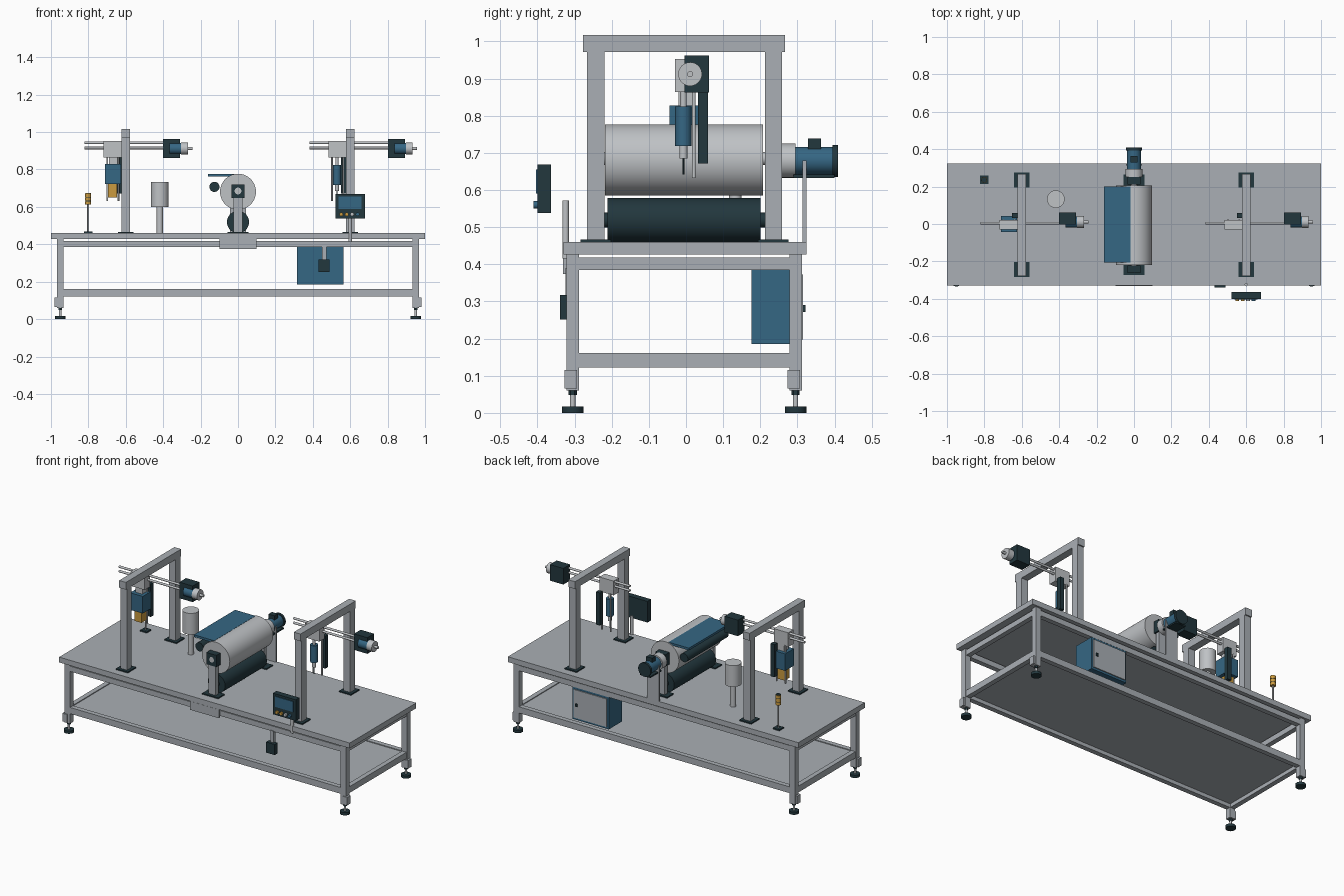
import bpy, math
from mathutils import Vector


def material(name, rgb):
    m = bpy.data.materials.new(name)
    m.diffuse_color = (*rgb, 1)
    return m


GREY = material("frame_grey", (0.40, 0.43, 0.46))
STEEL = material("light_steel", (0.52, 0.54, 0.56))
DARK = material("dark_teal", (0.016, 0.038, 0.047))
BLUE = material("machine_blue", (0.036, 0.135, 0.23))
AMBER = material("amber", (0.60, 0.33, 0.05))


def box(name, x, y, z, mat, bevel=0):
    """Box from (min, max) ranges on each axis."""
    bpy.ops.mesh.primitive_cube_add(size=1)
    o = bpy.context.object
    o.name = name
    r = (x, y, z)
    lo, hi = Vector([min(a) for a in r]), Vector([max(a) for a in r])
    for v in o.data.vertices:
        v.co = Vector([(lo[i] + hi[i]) / 2 + v.co[i] * (hi[i] - lo[i]) for i in range(3)])
    o.data.materials.append(mat)
    if bevel:
        b = o.modifiers.new("soft_edges", 'BEVEL')
        b.width, b.segments = bevel, 2
    return o


def rod(name, axis, a, b, c, r, mat, sides=32):
    """Cylinder along an axis from a to b; c holds the other two coordinates in x, y, z order."""
    rot = {'x': (0, math.pi / 2, 0), 'y': (math.pi / 2, 0, 0), 'z': (0, 0, 0)}[axis]
    loc = list(c)
    loc.insert('xyz'.index(axis), (a + b) / 2)
    bpy.ops.mesh.primitive_cylinder_add(vertices=sides, radius=r, depth=abs(b - a), location=loc, rotation=rot)
    o = bpy.context.object
    o.name = name
    o.data.materials.append(mat)
    bpy.ops.object.shade_smooth_by_angle(angle=math.radians(35))
    return o


YC = -0.005  # centre of the bench in y

# Bench: top, shelf, legs, feet and rails
box("bench_top", (-1, 1), (-0.33, 0.324), (0.427, 0.46), GREY)
box("lower_shelf", (-0.945, 0.945), (-0.30, 0.29), (0.145, 0.156), GREY)
for sx in (-1, 1):
    for sy in (-1, 1):
        cx, cy = sx * 0.95, YC + sy * 0.3
        box("leg", (cx - 0.018, cx + 0.018), (cy - 0.017, cy + 0.017), (0.06, 0.427), GREY)
        box("leg_bracket", (cx - 0.016 + sx * 0.014, cx + 0.016 + sx * 0.014),
            (cy - 0.022, cy + 0.012), (0.065, 0.115), GREY)
        rod("foot_stem", 'z', 0.015, 0.06, (cx, cy), 0.007, STEEL, 16)
        rod("foot_nut", 'z', 0.048, 0.06, (cx, cy), 0.011, DARK, 6)
        rod("foot_pad", 'z', 0, 0.017, (cx, cy), 0.029, DARK, 24)
for z in ((0.385, 0.418), (0.122, 0.161)):
    for s in (-1, 1):
        box("long_rail", (-0.935, 0.935), (YC + s * 0.3 - 0.015, YC + s * 0.3 + 0.015), z, GREY)
        box("end_rail", (s * 0.95 - 0.015, s * 0.95 + 0.015), (-0.29, 0.28), z, GREY)
box("front_plate", (-0.10, 0.10), (-0.331, -0.322), (0.374, 0.427), GREY)

# Two matching stations: portal, crossing guide rods, carriage and drive
for px in (-0.601, 0.601):
    for sy in (-1, 1):
        cy = -0.004 + sy * 0.239
        box("portal_post", (px - 0.023, px + 0.023), (cy - 0.023, cy + 0.023), (0.46, 0.972), GREY)
        box("portal_base", (px - 0.041, px + 0.041), (cy - 0.041, cy + 0.041), (0.459, 0.467), DARK)
    box("portal_beam", (px - 0.023, px + 0.023), (-0.277, 0.266), (0.972, 1.017), GREY)
    for z in (0.943, 0.915):
        rod("guide_rod", 'x', px - 0.22, px + 0.27, (0.005, z), 0.007, STEEL, 16)
    box("carriage", (px - 0.118, px - 0.02), (-0.03, 0.022), (0.864, 0.953), STEEL)
    box("drive_housing", (px + 0.2, px + 0.292), (-0.004, 0.062), (0.862, 0.962), DARK)
    rod("drive_motor", 'x', px + 0.235, px + 0.297, (0.011, 0.912), 0.03, BLUE)
    rod("drive_coupling", 'x', px + 0.297, px + 0.333, (0.011, 0.912), 0.032, STEEL)
    rod("drive_shaft", 'x', px + 0.333, px + 0.357, (0.011, 0.912), 0.008, STEEL, 16)
    box("vertical_slide", (px - 0.05, px - 0.022), (0.032, 0.059), (0.672, 0.875), DARK)
    for dx in (-0.098, -0.038):
        rod("lift_rod", 'z', 0.632, 0.87, (px + dx, 0.021), 0.005, STEEL, 12)

# Left tool: square head with amber nozzle
box("tool_head", (-0.712, -0.625), (-0.044, 0.043), (0.722, 0.828), BLUE)
box("tool_mount", (-0.69, -0.645), (-0.02, 0.02), (0.82, 0.87), STEEL)
box("tool_nozzle", (-0.695, -0.647), (-0.024, 0.024), (0.65, 0.722), AMBER)

# Right tool: round dispenser with needle
rod("dispenser_body", 'z', 0.718, 0.825, (0.529, -0.007), 0.022, BLUE)
rod("dispenser_neck", 'z', 0.825, 0.87, (0.529, -0.007), 0.009, STEEL, 16)
rod("dispenser_tip", 'z', 0.685, 0.718, (0.529, -0.007), 0.011, STEEL, 20)
rod("dispenser_needle", 'z', 0.642, 0.685, (0.529, -0.007), 0.003, DARK, 10)

# Central drum, rollers and cover plate
rod("main_drum", 'y', -0.218, 0.207, (0, 0.681), 0.096, STEEL, 64)
rod("drum_shaft", 'y', -0.262, 0.27, (0, 0.685), 0.018, STEEL, 24)
rod("lower_roller", 'y', -0.211, 0.2, (0, 0.519), 0.059, DARK, 48)
rod("lower_roller_shaft", 'y', -0.235, 0.225, (0, 0.519), 0.02, DARK, 24)
rod("side_roller", 'y', -0.2, 0.2, (-0.126, 0.707), 0.027, DARK, 32)
box("cover_plate", (-0.16, -0.02), (-0.205, 0.2), (0.762, 0.776), BLUE)
for y in ((-0.262, -0.222), (0.212, 0.252)):
    box("bearing_block", (-0.035, 0.035), y, (0.648, 0.721), DARK)
    box("bearing_stand", (-0.025, 0.025), (y[0] + 0.006, y[1] - 0.006), (0.46, 0.65), GREY)
    box("bearing_base", (-0.055, 0.055), (y[0] - 0.012, y[1] + 0.012), (0.459, 0.467), DARK)

# Drum gear motor at the rear
rod("gearbox", 'y', 0.252, 0.295, (0, 0.679), 0.046, STEEL)
rod("drum_motor", 'y', 0.295, 0.396, (0, 0.679), 0.037, BLUE)
rod("motor_cap", 'y', 0.394, 0.409, (0, 0.678), 0.043, DARK)
box("terminal_box", (-0.02, 0.02), (0.328, 0.363), (0.705, 0.738), DARK)
box("motor_foot", (-0.035, 0.035), (0.29, 0.4), (0.633, 0.642), DARK)
box("motor_support", (-0.042, 0.042), (0.314, 0.324), (0.46, 0.68), GREY)

# Tank on a post
rod("tank", 'z', 0.6, 0.732, (-0.418, 0.133), 0.047, STEEL, 40)
rod("tank_post", 'z', 0.46, 0.6, (-0.418, 0.133), 0.017, STEEL, 24)

# Signal tower
box("signal_base", (-0.823, -0.778), (0.214, 0.258), (0.459, 0.468), DARK)
rod("signal_post", 'z', 0.46, 0.615, (-0.801, 0.236), 0.005, STEEL, 12)
for i in range(3):
    z = 0.612 + i * 0.021
    rod("signal_lamp", 'z', z, z + 0.018, (-0.801, 0.236), 0.016, AMBER, 20)
    rod("signal_ring", 'z', z + 0.018, z + 0.021, (-0.801, 0.236), 0.014, DARK, 20)

# Operator panel
rod("panel_post", 'z', 0.415, 0.572, (0.6, -0.324), 0.009, STEEL, 16)
box("panel_body", (0.52, 0.678), (-0.4, -0.364), (0.538, 0.669), DARK)
box("panel_screen", (0.537, 0.661), (-0.404, -0.399), (0.59, 0.655), BLUE)
for x, mat in ((0.552, AMBER), (0.581, AMBER), (0.61, STEEL), (0.639, BLUE)):
    rod("panel_button", 'y', -0.411, -0.399, (x, 0.56), 0.01, mat, 20)

# Control cabinet under the bench, door facing the rear
box("cabinet", (0.315, 0.565), (0.177, 0.309), (0.185, 0.385), BLUE)
box("cabinet_door", (0.327, 0.553), (0.308, 0.315), (0.198, 0.373), GREY)
box("cabinet_handle", (0.525, 0.537), (0.314, 0.322), (0.272, 0.29), DARK)

# Hanging switch box at the front
box("switch_box", (0.43, 0.49), (-0.339, -0.31), (0.252, 0.318), DARK)
box("switch_hanger", (0.45, 0.472), (-0.324, -0.306), (0.318, 0.39), GREY)
